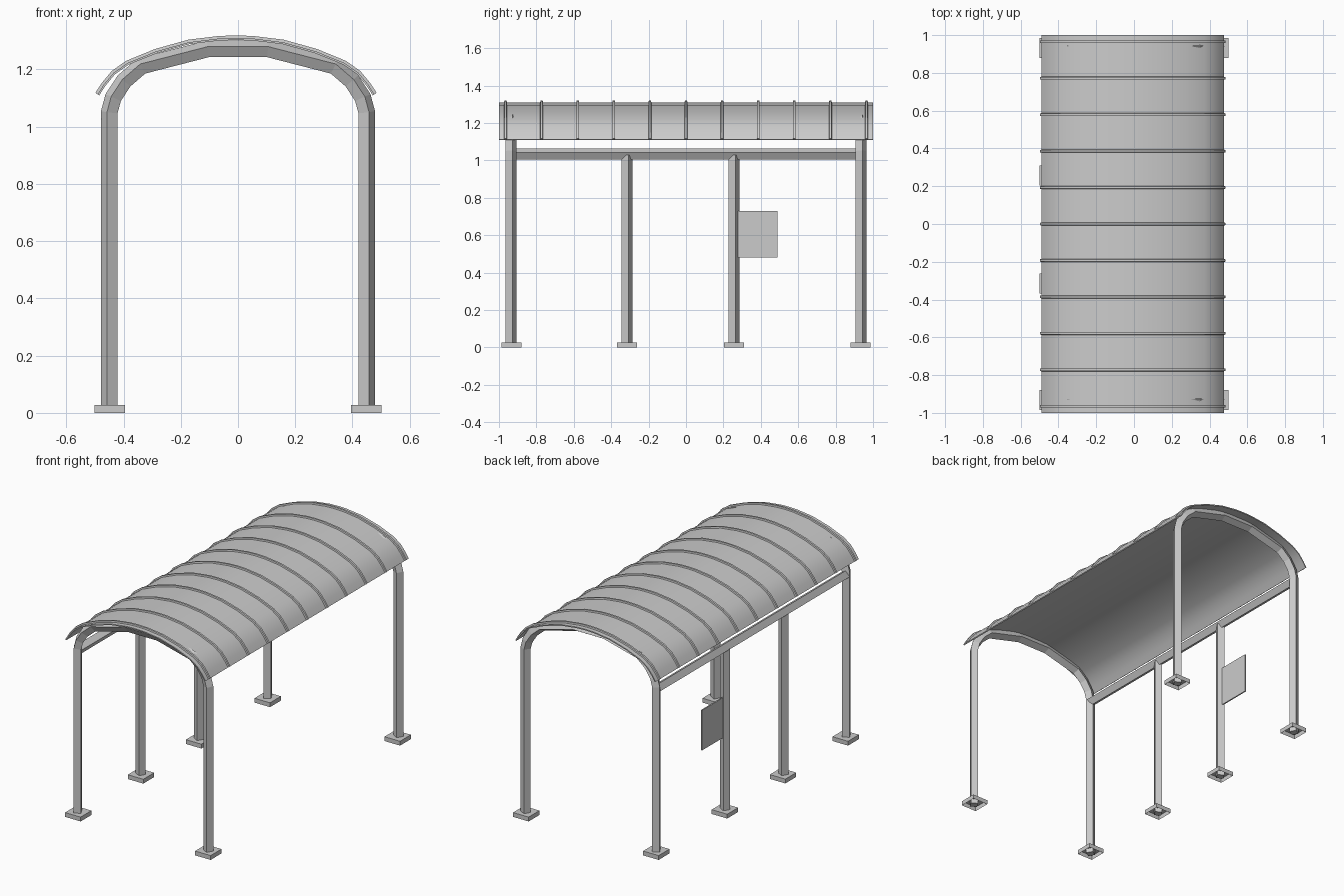
import bpy, bmesh, math
from mathutils import Vector

if "Cube" in bpy.data.objects:
    bpy.data.objects.remove(bpy.data.objects["Cube"])


def finish(bm, name, smooth=False):
    bmesh.ops.recalc_face_normals(bm, faces=bm.faces)
    me = bpy.data.meshes.new(name)
    bm.to_mesh(me)
    bm.free()
    ob = bpy.data.objects.new(name, me)
    bpy.context.collection.objects.link(ob)
    if smooth:
        bpy.ops.object.select_all(action='DESELECT')
        ob.select_set(True)
        bpy.context.view_layer.objects.active = ob
        bpy.ops.object.shade_smooth_by_angle(angle=math.radians(35))
    return ob


def sweep(name, path, section, y0, smooth=False):
    """Sweep a (outward, y) section along an xz path running left to right."""
    bm = bmesh.new()
    pts = [Vector(p) for p in path]
    rings = []
    for i, p in enumerate(pts):
        a = (p - pts[i - 1]).normalized() if i else None
        b = (pts[i + 1] - p).normalized() if i < len(pts) - 1 else None
        t = ((a or b) + (b or a)).normalized()
        n = Vector((-t.y, t.x)) / t.dot(a or b)      # mitred outward normal
        rings.append([bm.verts.new((p.x + n.x * o, y0 + y, p.y + n.y * o))
                      for o, y in section])
    k = len(section)
    for r, s in zip(rings, rings[1:]):
        for j in range(k):
            bm.faces.new((r[j], r[(j + 1) % k], s[(j + 1) % k], s[j]))
    bm.faces.new(rings[0])
    bm.faces.new(rings[-1])
    return finish(bm, name, smooth)


def mirrored(half, cx=0.0):
    return [(cx - x, z) for x, z in half] + [(cx + x, z) for x, z in reversed(half) if x > 0]


def box(name, c, s, open_bottom=False):
    bm = bmesh.new()
    bmesh.ops.create_cube(bm, size=1)
    for v in bm.verts:
        v.co = Vector(c) + Vector([a * b for a, b in zip(v.co, s)])
    if open_bottom:
        low = min(bm.faces, key=lambda f: f.calc_center_median().z)
        bmesh.ops.delete(bm, geom=[low], context='FACES_ONLY')
    return finish(bm, name)


# four-sided tube section, slightly twisted
tube = [(0.03 * math.sin(math.radians(a)), -0.03 * math.cos(math.radians(a)))
        for a in (15, 105, 195, 285)]


def bar(name, a, b, axes):
    """Straight four-sided tube between two points."""
    bm = bmesh.new()
    u, w = Vector(axes[0]), Vector(axes[1])
    ends = [[bm.verts.new(Vector(p) + u * o + w * y) for o, y in tube] for p in (a, b)]
    for j in range(4):
        bm.faces.new((ends[0][j], ends[0][j - 1], ends[1][j - 1], ends[1][j]))
    for e in ends:
        bm.faces.new(e)
    return finish(bm, name)


# end arches, post to post
arch = mirrored([(0.45, 0.0), (0.45, 1.05), (0.436, 1.102), (0.398, 1.16),
                 (0.338, 1.212), (0.105, 1.272)])
for name, y in (("front_arch", -0.935), ("back_arch", 0.935)):
    sweep(name, arch, tube, y)

# side posts and rail on the left
for i, y in enumerate((-0.315, 0.257)):
    bar(f"side_post_{i}", (-0.45, y, 0), (-0.45, y, 1.03), ((1, 0, 0), (0, 1, 0)))
bar("side_rail", (-0.45, -0.93, 1.034), (-0.45, 0.93, 1.034), ((1, 0, 0), (0, 0, 1)))

# base plates
feet = [(sx * 0.448, sy * 0.932) for sx in (-1, 1) for sy in (-1, 1)]
feet += [(-0.448, -0.315), (-0.448, 0.257)]
for i, (x, y) in enumerate(feet):
    box(f"base_plate_{i}", (x, y, 0.0135), (0.107, 0.107, 0.027), True)

# sign panel
box("sign_panel", (-0.45, 0.382, 0.605), (0.008, 0.215, 0.25))

# curved roof sheet
roof = mirrored([(0.484, 1.113), (0.462, 1.147), (0.428, 1.188), (0.38, 1.222),
                 (0.28, 1.263), (0.165, 1.295), (0.06, 1.308), (0.0, 1.31)], -0.007)
sweep("roof_sheet", roof, [(-0.007, -1), (0, -1), (0, 1), (-0.007, 1)], 0, True)

# raised roof ribs
for i in range(11):
    sweep(f"roof_rib_{i}", roof, [(-0.002, -0.008), (0.009, -0.006), (0.009, 0.006), (-0.002, 0.008)],
          -0.965 + 0.193 * i, True)
